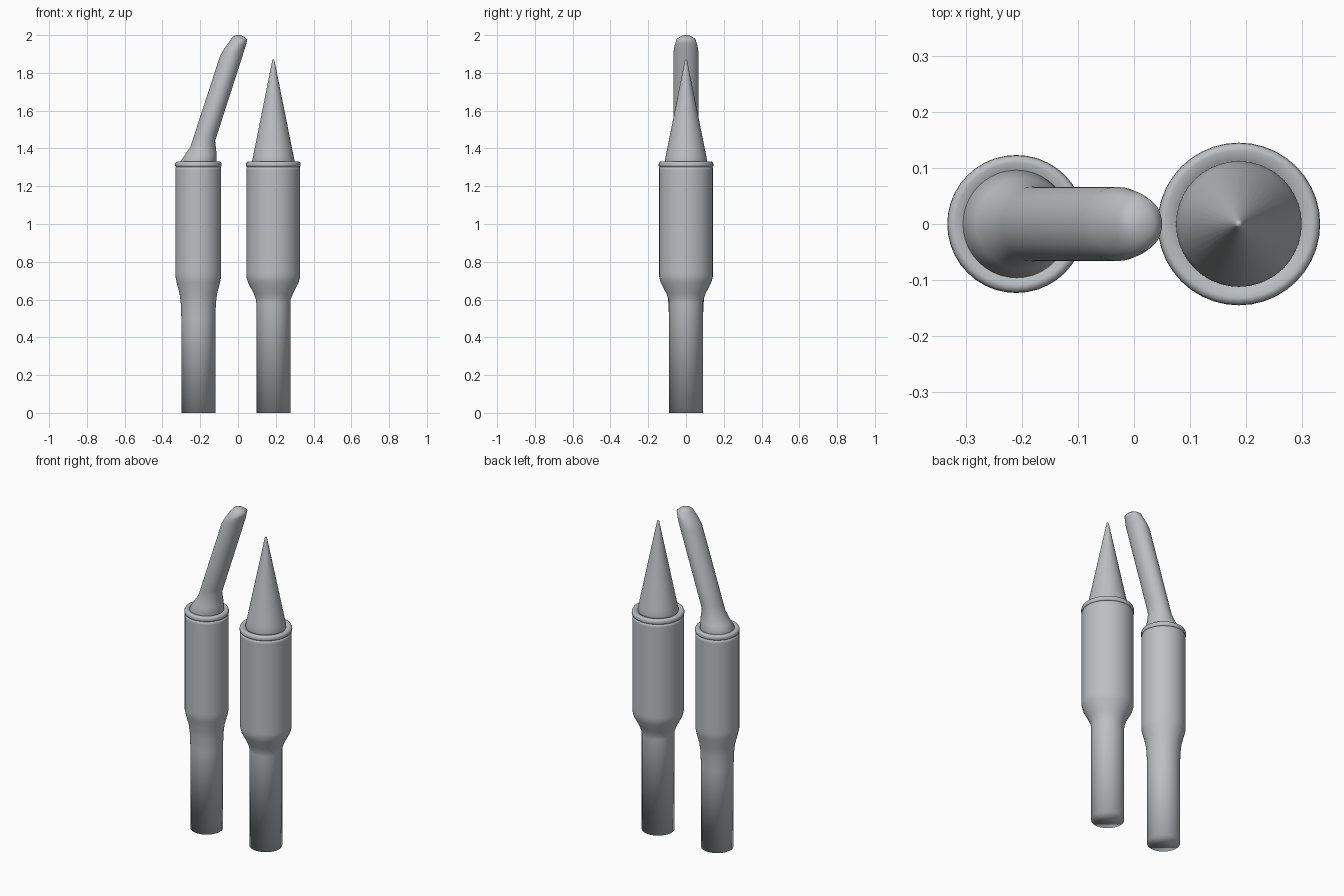
import bpy, bmesh, math

if "Cube" in bpy.data.objects:
    bpy.data.objects.remove(bpy.data.objects["Cube"])

SEG = 40
metal = bpy.data.materials.new("grey metal")
metal.diffuse_color = (0.50, 0.525, 0.54, 1)
metal.use_nodes = True
metal.node_tree.nodes["Principled BSDF"].inputs["Base Color"].default_value = metal.diffuse_color


def skin(name, rings, smooth=True):
    """Bridge a list of closed rings of points into a capped, smooth solid."""
    bm = bmesh.new()
    loops = [[bm.verts.new(p) for p in ring] for ring in rings]
    for a, b in zip(loops, loops[1:]):
        for i in range(SEG):
            j = (i + 1) % SEG
            bm.faces.new((a[i], a[j], b[j], b[i]))
    bm.faces.new(list(reversed(loops[0])))
    bm.faces.new(loops[-1])
    for f in bm.faces:
        f.smooth = smooth
    bmesh.ops.recalc_face_normals(bm, faces=bm.faces)
    me = bpy.data.meshes.new(name)
    bm.to_mesh(me)
    bm.free()
    me.materials.append(metal)
    ob = bpy.data.objects.new(name, me)
    bpy.context.collection.objects.link(ob)
    return ob


def section(left, right, half_y):
    """Ellipse spanning two (x, z) points, with the given half width in y."""
    cx, cz = (left[0] + right[0]) / 2, (left[1] + right[1]) / 2
    dx, dz = (right[0] - left[0]) / 2, (right[1] - left[1]) / 2
    ring = []
    for i in range(SEG):
        a = 2 * math.pi * i / SEG
        ring.append((cx + dx * math.cos(a), half_y * math.sin(a), cz + dz * math.cos(a)))
    return ring


def lathe(name, x, profile):
    return skin(name, [section((x - r, z), (x + r, z), r) for r, z in profile])


def body_profile(shoulder, r):
    """Shank, shoulder, barrel and shallow recess under the working tip."""
    return ([(0.09, 0)] + shoulder +
            [(r, 0.72), (r, 0.74), (r, 1.285), (r, 1.30),
             (r - 0.012, 1.303), (r - 0.012, 1.318),
             (r - 0.025, 1.32), (r - 0.045, 1.31)])


def collar_profile(r):
    """Rounded lip around the top of the barrel."""
    return [(r - 0.03, 1.302), (r - 0.006, 1.302), (r - 0.001, 1.306), (r, 1.313),
            (r - 0.001, 1.322), (r - 0.004, 1.328), (r - 0.010, 1.331),
            (r - 0.014, 1.331), (r - 0.03, 1.327), (r - 0.045, 1.315)]


# Straight iron with a conical tip
XR = 0.187
lathe("cone_iron_barrel", XR, body_profile(
    [(0.09, 0.58), (0.092, 0.60), (0.105, 0.635), (0.134, 0.69)], 0.142))
lathe("cone_iron_collar", XR, collar_profile(0.145))
lathe("cone_iron_tip", XR, [
    (0.098, 1.308), (0.111, 1.325), (0.112, 1.335), (0.105, 1.37),
    (0.010, 1.845), (0.006, 1.865), (0.003, 1.87)])

# Slimmer iron with a bent tip
XL = -0.21
lathe("bent_iron_barrel", XL, body_profile(
    [(0.09, 0.50), (0.093, 0.58), (0.099, 0.63), (0.116, 0.695)], 0.121))
lathe("bent_iron_collar", XL, collar_profile(0.123))
skin("bent_iron_tip", [
    section((-0.300, 1.308), (-0.118, 1.308), 0.090),
    section((-0.305, 1.330), (-0.114, 1.330), 0.096),
    section((-0.282, 1.365), (-0.114, 1.375), 0.081),
    section((-0.252, 1.410), (-0.121, 1.440), 0.067),
    section((-0.237, 1.455), (-0.109, 1.478), 0.066),
    section((-0.095, 1.890), (0.037, 1.930), 0.066),
    section((-0.075, 1.925), (0.045, 1.958), 0.061),
    section((-0.035, 1.982), (0.050, 1.977), 0.050),
    section((-0.022, 1.995), (0.036, 1.990), 0.030),
    section((-0.008, 2.000), (0.014, 2.000), 0.012)])
